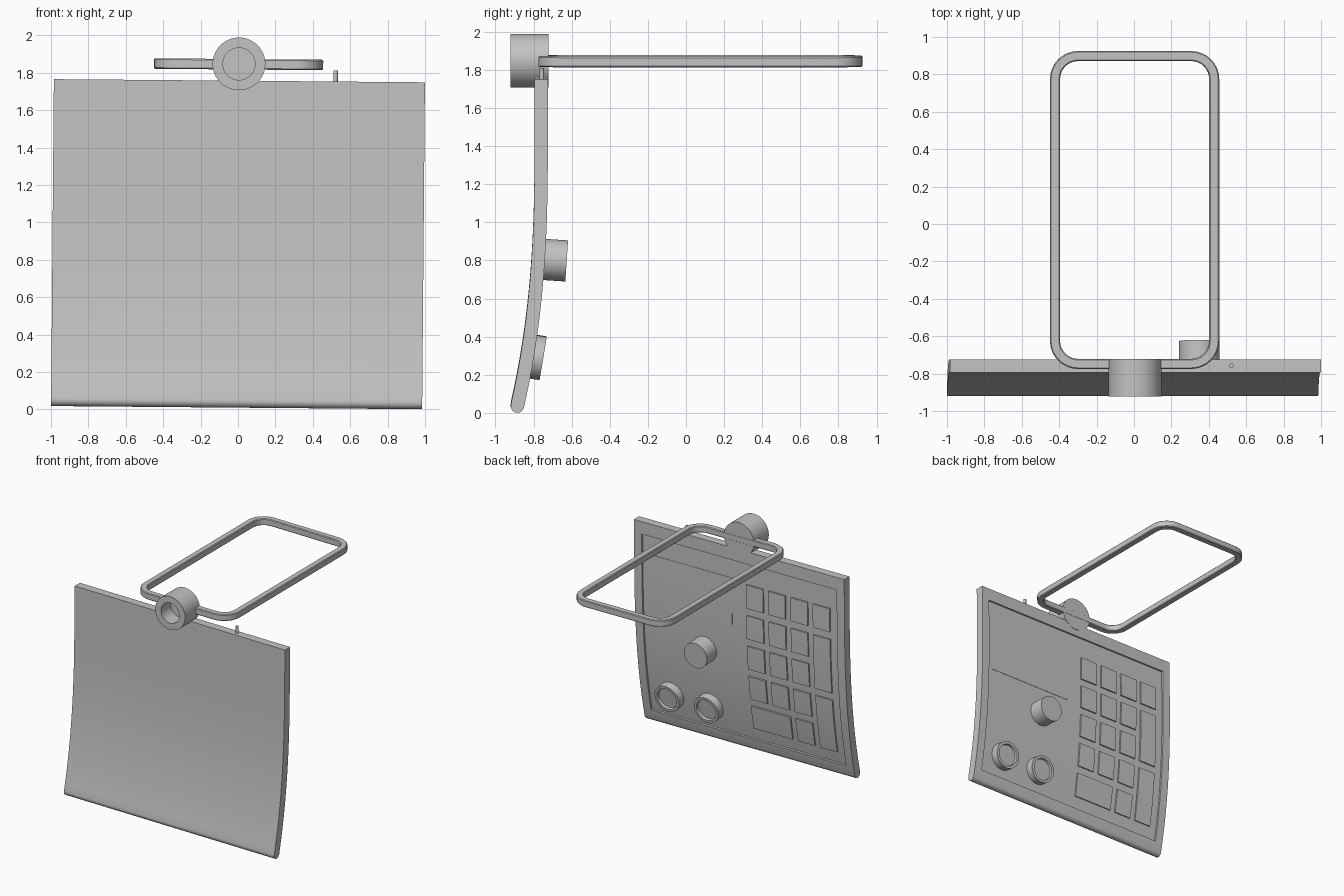
import bpy, bmesh
from math import sin, cos, pi, radians, sqrt
from mathutils import Matrix, Vector

if "Cube" in bpy.data.objects:
    bpy.data.objects.remove(bpy.data.objects["Cube"])

grey = bpy.data.materials.new("plain grey")
grey.use_nodes = True
grey.diffuse_color = (0.55, 0.55, 0.55, 1)
grey.node_tree.nodes["Principled BSDF"].inputs["Base Color"].default_value = grey.diffuse_color

# The whole model leans slightly to one side
PIVOT = Vector((0, 0, 0.88))
LEAN = Matrix.Translation(PIVOT) @ Matrix.Rotation(0.0085, 4, 'Y') @ Matrix.Translation(-PIVOT)
HALF = 0.035            # half the panel thickness
TOP, BOTTOM = 1.757, 0.044


def finish(name, bm):
    bmesh.ops.remove_doubles(bm, verts=bm.verts, dist=1e-5)
    bmesh.ops.recalc_face_normals(bm, faces=bm.faces)
    bm.transform(LEAN)
    mesh = bpy.data.meshes.new(name)
    bm.to_mesh(mesh)
    bm.free()
    mesh.materials.append(grey)
    ob = bpy.data.objects.new(name, mesh)
    bpy.context.collection.objects.link(ob)
    return ob


def smooth(ob):
    bpy.ops.object.select_all(action='DESELECT')
    ob.select_set(True)
    bpy.context.view_layer.objects.active = ob
    bpy.ops.object.shade_smooth_by_angle(angle=radians(35))


def surface(z, d):
    """Point (y, z) at distance d behind the curved middle sheet, and its normal."""
    drop = max(0.0, 1.4 - z)
    y = -0.76 - 0.0584 * drop ** 2.49
    slope = 0.0584 * 2.49 * drop ** 1.49
    n = Vector((0, 1, -slope)).normalized()
    return Vector((0, y, z)) + n * d, n


def sheet(z0, z1, d0, d1, steps, round_end=False):
    """Side outline of a sheet that follows the panel curve."""
    zs = [z1 + (z0 - z1) * i / steps for i in range(steps + 1)]
    front = [surface(z, d0)[0] for z in zs]
    back = [surface(z, d1)[0] for z in reversed(zs)]
    end = []
    if round_end:
        mid, n = surface(z0, 0)
        down = Vector((0, n.z, -n.y))
        for i in range(1, 10):
            a = pi * i / 10
            end.append(mid + HALF * (down * sin(a) - n * cos(a)))
    return front + end + back


def prism(name, outline, x0, x1):
    bm = bmesh.new()
    face = bm.faces.new([bm.verts.new((x0, p.y, p.z)) for p in outline])
    new = bmesh.ops.extrude_face_region(bm, geom=[face])["geom"]
    verts = [v for v in new if isinstance(v, bmesh.types.BMVert)]
    bmesh.ops.translate(bm, verts=verts, vec=(x1 - x0, 0, 0))
    return finish(name, bm)


def lathe(name, profile, origin, axis, steps=48):
    """Revolve (radius, height) points around an axis."""
    bm = bmesh.new()
    verts = [bm.verts.new((r, 0, h)) for r, h in profile]
    edges = [bm.edges.new(pair) for pair in zip(verts, verts[1:])]
    bmesh.ops.spin(bm, geom=verts + edges, cent=(0, 0, 0), axis=(0, 0, 1),
                   angle=2 * pi, steps=steps)
    turn = Vector(axis).to_track_quat('Z', 'Y').to_matrix().to_4x4()
    bm.transform(Matrix.Translation(origin) @ turn)
    ob = finish(name, bm)
    smooth(ob)
    return ob


# Curved panel with a shallow recess in its back
panel = prism("curved_panel", sheet(BOTTOM, TOP, -HALF, HALF, 32, True), -0.992, 0.992)
cutter = prism("recess_cutter", sheet(0.12, 1.65, 0.02, 0.08, 30), -0.92, 0.92)
cutter.hide_render = True
cut = panel.modifiers.new("recess", 'BOOLEAN')
cut.object = cutter
cut.operation = 'DIFFERENCE'
cut.solver = 'EXACT'
bpy.context.view_layer.objects.active = panel
bpy.ops.object.modifier_apply(modifier=cut.name)
bpy.data.objects.remove(cutter)
smooth(panel)

# Display plate
smooth(prism("display", sheet(1.03, 1.49, 0.016, 0.023, 8), 0.08, 0.88))

# Keypad: column, row, columns wide, rows tall
keys = [(c, r, 1, 1) for r in range(4) for c in range(3)]
keys += [(3, 0, 1, 1), (3, 1, 1, 2), (3, 3, 1, 2), (0, 4, 2, 1), (2, 4, 1, 1)]
PITCH_X, PITCH_Z, KEY_W, KEY_H = 0.21, 0.262, 0.16, 0.2
for c, r, wide, tall in keys:
    left = -0.06 - c * PITCH_X
    upper = 1.47 - r * PITCH_Z
    right = left - KEY_W - (wide - 1) * PITCH_X
    lower = upper - KEY_H - (tall - 1) * PITCH_Z
    smooth(prism("key", sheet(lower, upper, 0.014, 0.032, 4 * tall), right, left))

# Large knob and two dished buttons
point, normal = surface(0.81, 0.01)
lathe("knob", [(0, 0), (0.108, 0), (0.108, 0.14), (0, 0.14)],
      point + Vector((0.35, 0, 0)), normal)
point, normal = surface(0.305, 0.01)
for x in (0.34, 0.71):
    lathe("dished_button", [(0, 0), (0.115, 0), (0.115, 0.075), (0.092, 0.075),
                            (0.088, 0.055), (0, 0.055)],
          point + Vector((x, 0, 0)), normal)

# Hub with a blind hole in front, and a small pin on the top edge
lathe("hub", [(0, 0), (0.141, 0), (0.141, 0.2), (0.086, 0.2), (0.086, 0.07), (0, 0.07)],
      Vector((-0.003, -0.722, 1.847)), (0, -1, 0), 64)
lathe("pin", [(0, 0), (0.012, 0), (0.012, 0.08), (0, 0.08)],
      Vector((0.514, -0.757, 1.735)), (0, 0, 1), 16)

# Rounded rectangular loop
bm = bmesh.new()
half_x, half_y, outer, inner, rise, edge = 0.4525, 0.85, 0.15, 0.096, 0.028, 0.006
section = [(inner + edge, -rise), (outer - edge, -rise), (outer, edge - rise), (outer, rise - edge),
           (outer - edge, rise), (inner + edge, rise), (inner, rise - edge), (inner, edge - rise)]
rings = []
for i, (sx, sy) in enumerate([(1, 1), (-1, 1), (-1, -1), (1, -1)]):
    centre = Vector((sx * (half_x - outer) - 0.005, sy * (half_y - outer) + 0.075, 1.845))
    for j in range(9):
        a = pi / 2 * (i + j / 8)
        rings.append([bm.verts.new(centre + Vector((r * cos(a), r * sin(a), h)))
                      for r, h in section])
for k, ring in enumerate(rings):
    nxt = rings[(k + 1) % len(rings)]
    for m in range(len(section)):
        n = (m + 1) % len(section)
        bm.faces.new((ring[m], nxt[m], nxt[n], ring[n]))
smooth(finish("support_loop", bm))
